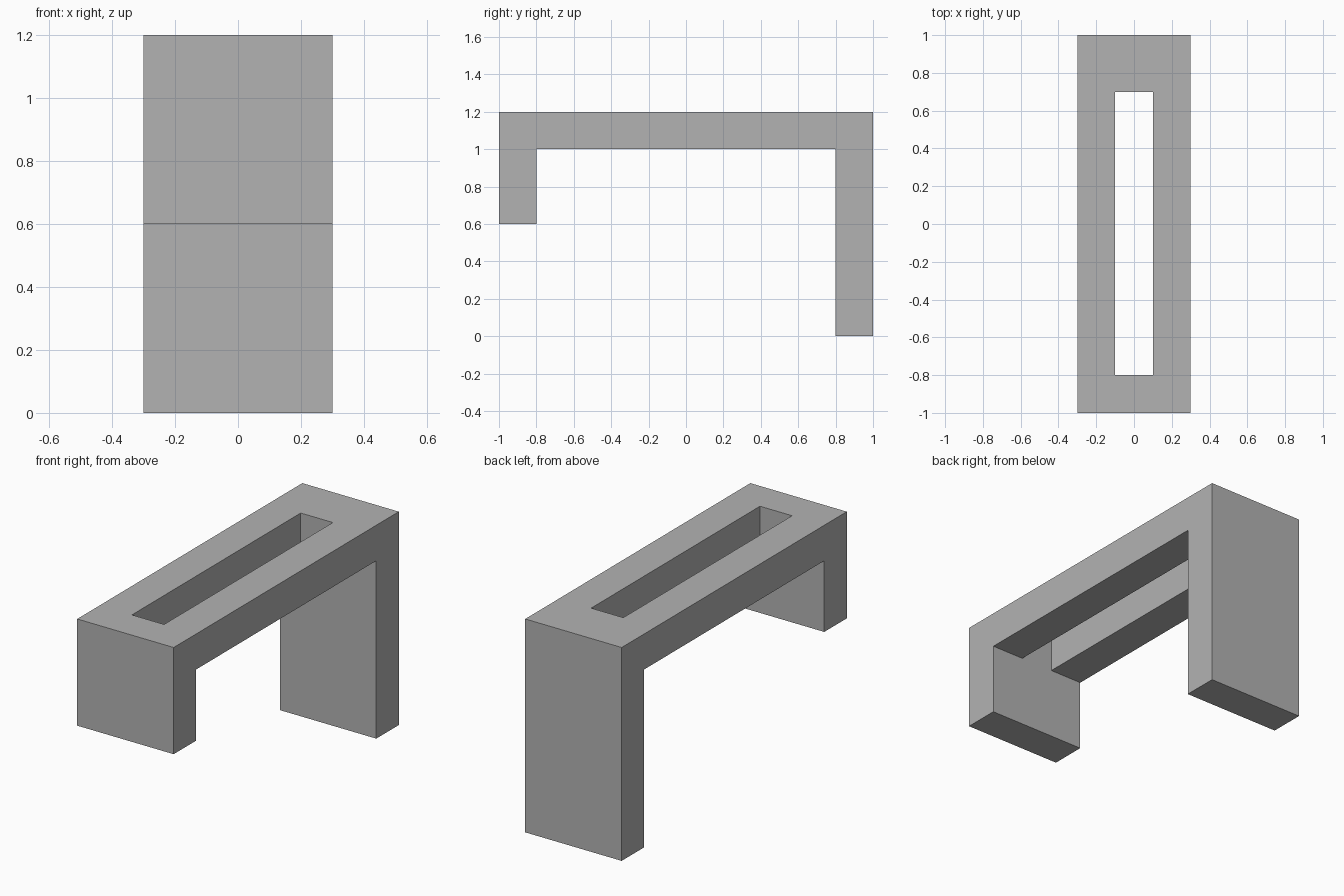
import bpy
import bmesh

cube = bpy.data.objects.get("Cube")
if cube:
    bpy.data.objects.remove(cube, do_unlink=True)

# Plain grey material
grey = bpy.data.materials.new("plain grey")
grey.use_nodes = True
colour = (0.45, 0.45, 0.45, 1.0)
grey.diffuse_color = colour
grey.node_tree.nodes["Principled BSDF"].inputs["Base Color"].default_value = colour

TOP, UNDERSIDE, FRONT_FOOT = 1.2, 1.0, 0.6
X_CUTS = (-0.3, -0.1, 0.1, 0.3)
Y_CUTS = (-1.0, -0.8, 0.7, 0.8, 1.0)

bm = bmesh.new()


def extrude_to(faces, z):
    """Extrude a flat region straight down to height z."""
    result = bmesh.ops.extrude_face_region(bm, geom=faces)["geom"]
    for item in result:
        if isinstance(item, bmesh.types.BMVert):
            item.co.z = z


def underside(y_min, y_max):
    """Downward plate faces whose centres lie between two depths."""
    found = []
    for f in bm.faces:
        c = f.calc_center_median()
        if abs(c.z - UNDERSIDE) < 0.001 and y_min < c.y < y_max:
            found.append(f)
    return found


# Seat plate laid out as a grid, leaving out the cell of the long slot
verts = [[bm.verts.new((x, y, TOP)) for x in X_CUTS] for y in Y_CUTS]
for j in range(len(Y_CUTS) - 1):
    for i in range(len(X_CUTS) - 1):
        if (i, j) != (1, 1):
            bm.faces.new((verts[j][i], verts[j][i + 1],
                          verts[j + 1][i + 1], verts[j + 1][i]))
extrude_to(bm.faces[:], UNDERSIDE)

# Short front leg and long back leg
extrude_to(underside(-1.0, -0.8), FRONT_FOOT)
extrude_to(underside(0.8, 1.0), 0.0)

bmesh.ops.recalc_face_normals(bm, faces=bm.faces[:])
mesh = bpy.data.meshes.new("slotted_bench")
bm.to_mesh(mesh)
bm.free()
mesh.materials.append(grey)
bench = bpy.data.objects.new("slotted_bench", mesh)
bpy.context.collection.objects.link(bench)
